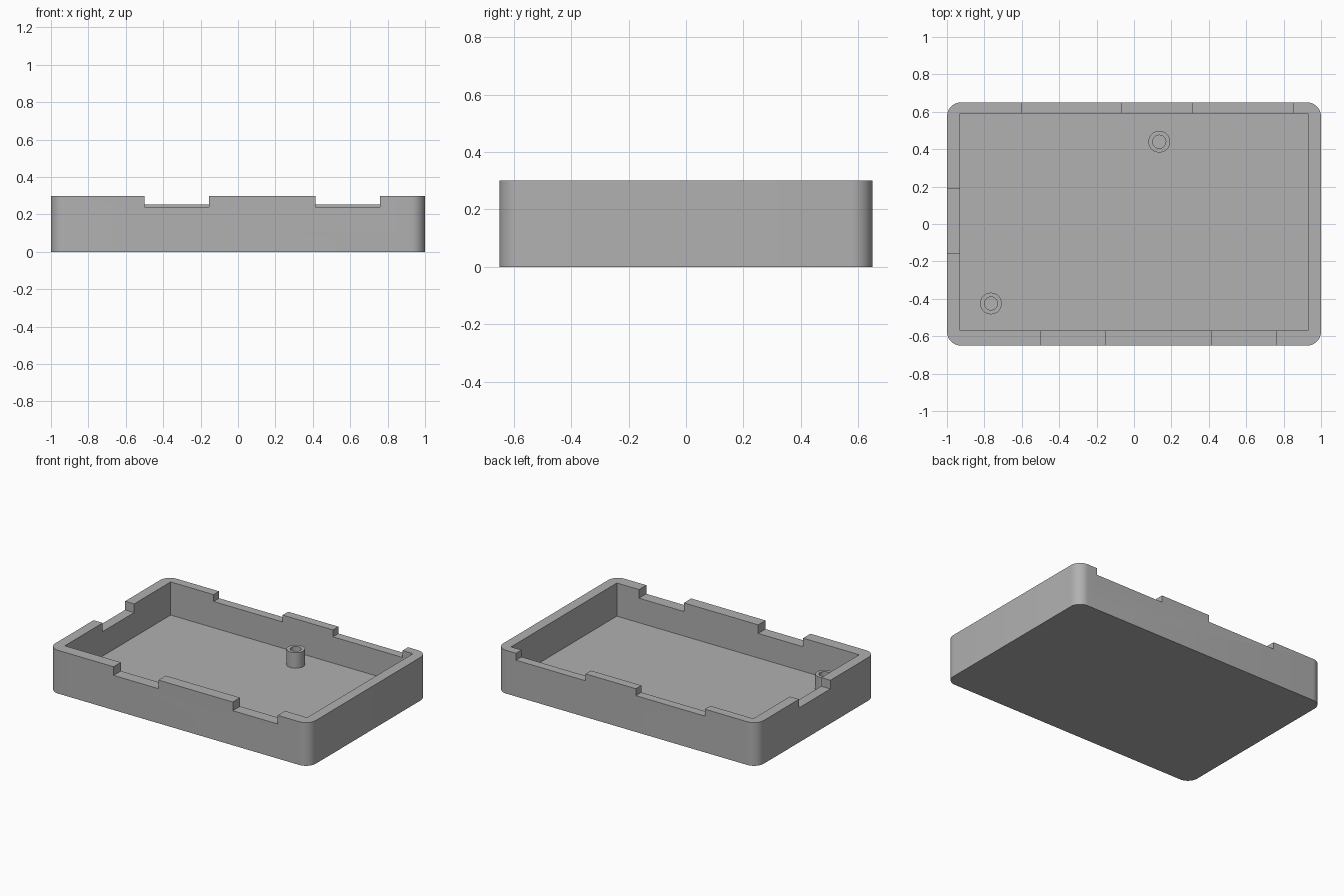
import bpy, bmesh
from mathutils import Matrix, Vector

default = bpy.data.objects.get("Cube")
if default:
    bpy.data.objects.remove(default)

HEIGHT, FLOOR = 0.30, 0.07

grey = bpy.data.materials.new("plain grey")
grey.use_nodes = True
grey.diffuse_color = (0.44, 0.44, 0.44, 1)
grey.node_tree.nodes["Principled BSDF"].inputs["Base Color"].default_value = grey.diffuse_color


def make_object(name, bm):
    mesh = bpy.data.meshes.new(name)
    bmesh.ops.recalc_face_normals(bm, faces=bm.faces[:])
    bm.to_mesh(mesh)
    bm.free()
    mesh.materials.append(grey)
    obj = bpy.data.objects.new(name, mesh)
    bpy.context.collection.objects.link(obj)
    return obj


def box(name, low, high, corner=0):
    """Box between two corners, with optional rounded upright edges."""
    low, high = Vector(low), Vector(high)
    bm = bmesh.new()
    bmesh.ops.create_cube(bm, size=1, matrix=Matrix.Translation((low + high) / 2)
                          @ Matrix.Diagonal((*(high - low), 1)))
    if corner:
        upright = [e for e in bm.edges
                   if abs(e.verts[0].co.z - e.verts[1].co.z) > 0.01]
        bmesh.ops.bevel(bm, geom=upright, offset=corner, segments=10,
                        profile=0.5, affect='EDGES')
    return make_object(name, bm)


def activate(obj):
    bpy.ops.object.select_all(action='DESELECT')
    obj.select_set(True)
    bpy.context.view_layer.objects.active = obj


def cut(target, cutter):
    cutter.hide_render = True
    mod = target.modifiers.new("cut", 'BOOLEAN')
    mod.operation, mod.solver, mod.object = 'DIFFERENCE', 'EXACT', cutter
    activate(target)
    bpy.ops.object.modifier_apply(modifier=mod.name)
    bpy.data.objects.remove(cutter)


def smooth(obj):
    activate(obj)
    bpy.ops.object.shade_smooth_by_angle(angle=0.6)


# Tray body with a square-cornered cavity
tray = box("tray", (-1, -0.65, 0), (1, 0.65, HEIGHT), corner=0.075)
cut(tray, box("cavity_cutter", (-0.93, -0.57, FLOOR), (0.93, 0.59, 0.5)))

# Notches in the front, back and side rims
for x0, x1 in ((-0.5, -0.155), (0.415, 0.76)):
    cut(tray, box("front_notch_cutter", (x0, -0.8, 0.24), (x1, -0.5, 0.5)))
for x0, x1 in ((-0.6, -0.07), (0.315, 0.85)):
    cut(tray, box("back_notch_cutter", (x0, 0.5, 0.252), (x1, 0.8, 0.5)))
cut(tray, box("side_notch_cutter", (-1.2, -0.155, 0.24), (-0.85, 0.19, 0.5)))
smooth(tray)


# Hollow screw posts standing on the floor
def screw_post(name, x, y, top=0.178, outer=0.058, inner=0.035, sides=32):
    bm = bmesh.new()
    profile = [(inner, FLOOR), (outer, FLOOR), (outer, top), (inner, top)]
    verts = [bm.verts.new((r, 0, z)) for r, z in profile]
    edges = [bm.edges.new((verts[i - 1], verts[i])) for i in range(4)]
    bmesh.ops.spin(bm, geom=verts + edges, cent=(0, 0, 0), axis=(0, 0, 1),
                   angle=6.283185, steps=sides)
    bmesh.ops.remove_doubles(bm, verts=bm.verts[:], dist=0.0005)
    bmesh.ops.translate(bm, verts=bm.verts[:], vec=(x, y, 0))
    smooth(make_object(name, bm))


screw_post("back_screw_post", 0.135, 0.44)
screw_post("front_screw_post", -0.765, -0.425)
